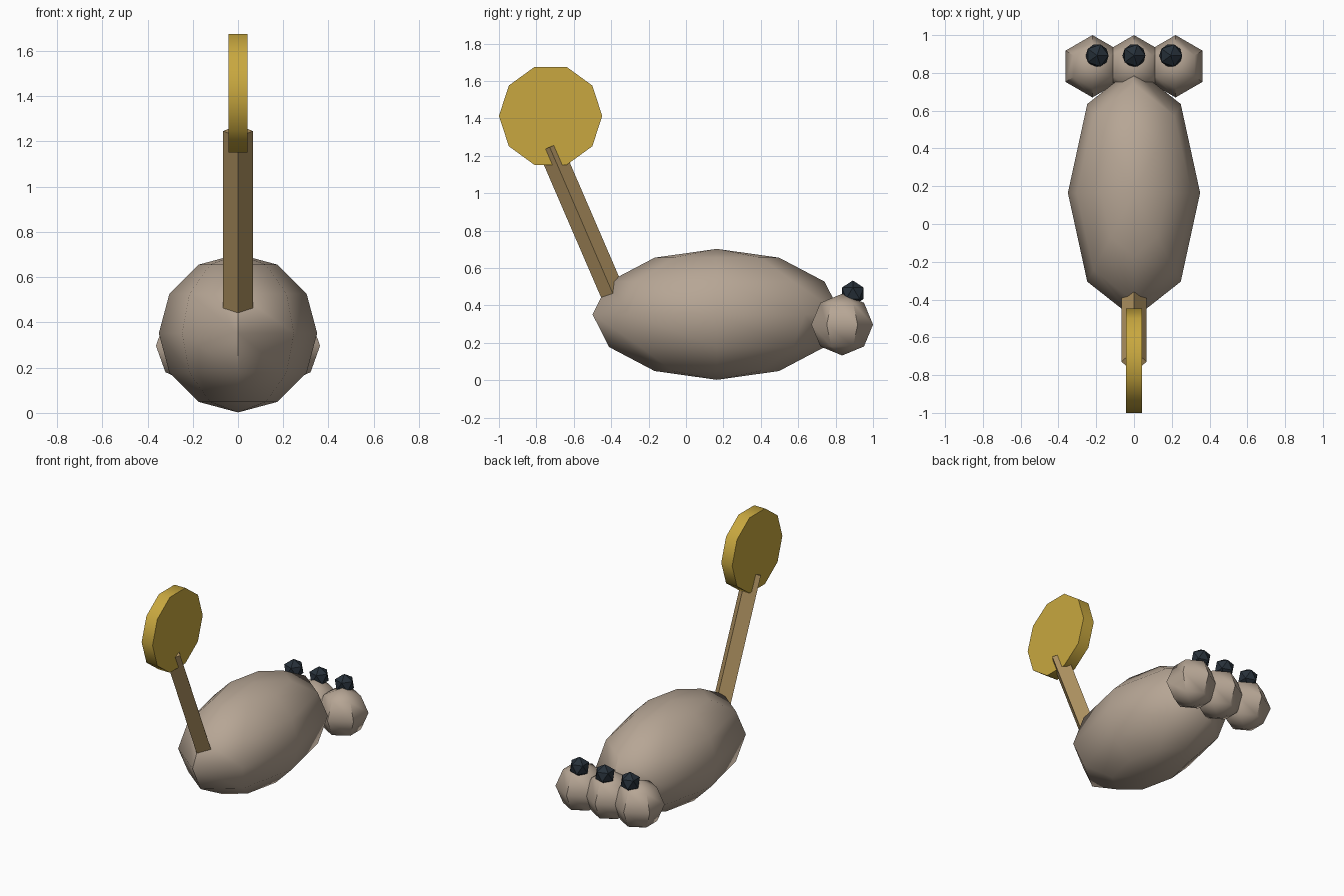
import bpy
import math
from mathutils import Vector

cube = bpy.data.objects.get("Cube")
if cube:
    bpy.data.objects.remove(cube, do_unlink=True)


def material(name, rgb):
    mat = bpy.data.materials.new(name)
    mat.use_nodes = True
    color = (*rgb, 1.0)
    mat.diffuse_color = color
    bsdf = next(n for n in mat.node_tree.nodes if n.type == "BSDF_PRINCIPLED")
    bsdf.inputs["Base Color"].default_value = color
    bsdf.inputs["Roughness"].default_value = 0.8
    return mat


hide = material("taupe hide", (0.47, 0.38, 0.30))
wood = material("tan wood", (0.43, 0.29, 0.12))
gold = material("gold", (0.58, 0.39, 0.05))
dark = material("dark slate", (0.02, 0.03, 0.042))


def finish(name, mat, smooth_angle=0):
    """Name and colour the active primitive, applying its scale and rotation."""
    obj = bpy.context.object
    obj.name = name
    obj.data.materials.append(mat)
    bpy.ops.object.transform_apply(location=False, rotation=True, scale=True)
    if smooth_angle:
        bpy.ops.object.shade_smooth_by_angle(angle=math.radians(smooth_angle))
    return obj


# Long rounded body
bpy.ops.mesh.primitive_uv_sphere_add(segments=8, ring_count=6, radius=1,
                                     location=(0, 0.165, 0.352))
bpy.context.object.scale = (0.35, 0.665, 0.35)
finish("body", hide, 50)

# Three toes at the back, each with a claw on top
for side, label in ((-1, "right"), (0, "middle"), (1, "left")):
    bpy.ops.mesh.primitive_uv_sphere_add(segments=6, ring_count=4, radius=0.165,
                                         location=(0.22 * side, 0.835, 0.297))
    finish(label + "_toe", hide, 50)
    bpy.ops.mesh.primitive_ico_sphere_add(subdivisions=1, radius=0.068,
                                          location=(0.195 * side, 0.892, 0.465))
    finish(label + "_claw", dark)

# Four-sided leaning stick, sunk into the body
top, bottom = Vector((0, -0.729, 1.246)), Vector((0, -0.31, 0.275))
axis = top - bottom
bpy.ops.mesh.primitive_cylinder_add(vertices=4, radius=0.066, depth=axis.length,
                                    location=(top + bottom) / 2)
bpy.context.object.rotation_euler = (math.atan2(-axis.y, axis.z), 0, 0)
finish("stick", wood)

# Ten-sided upright disc on the end of the stick
bpy.ops.mesh.primitive_cylinder_add(vertices=10, radius=0.276, depth=0.084,
                                    location=(0, -0.724, 1.413),
                                    rotation=(0, math.pi / 2, 0))
finish("disc", gold, 50)
